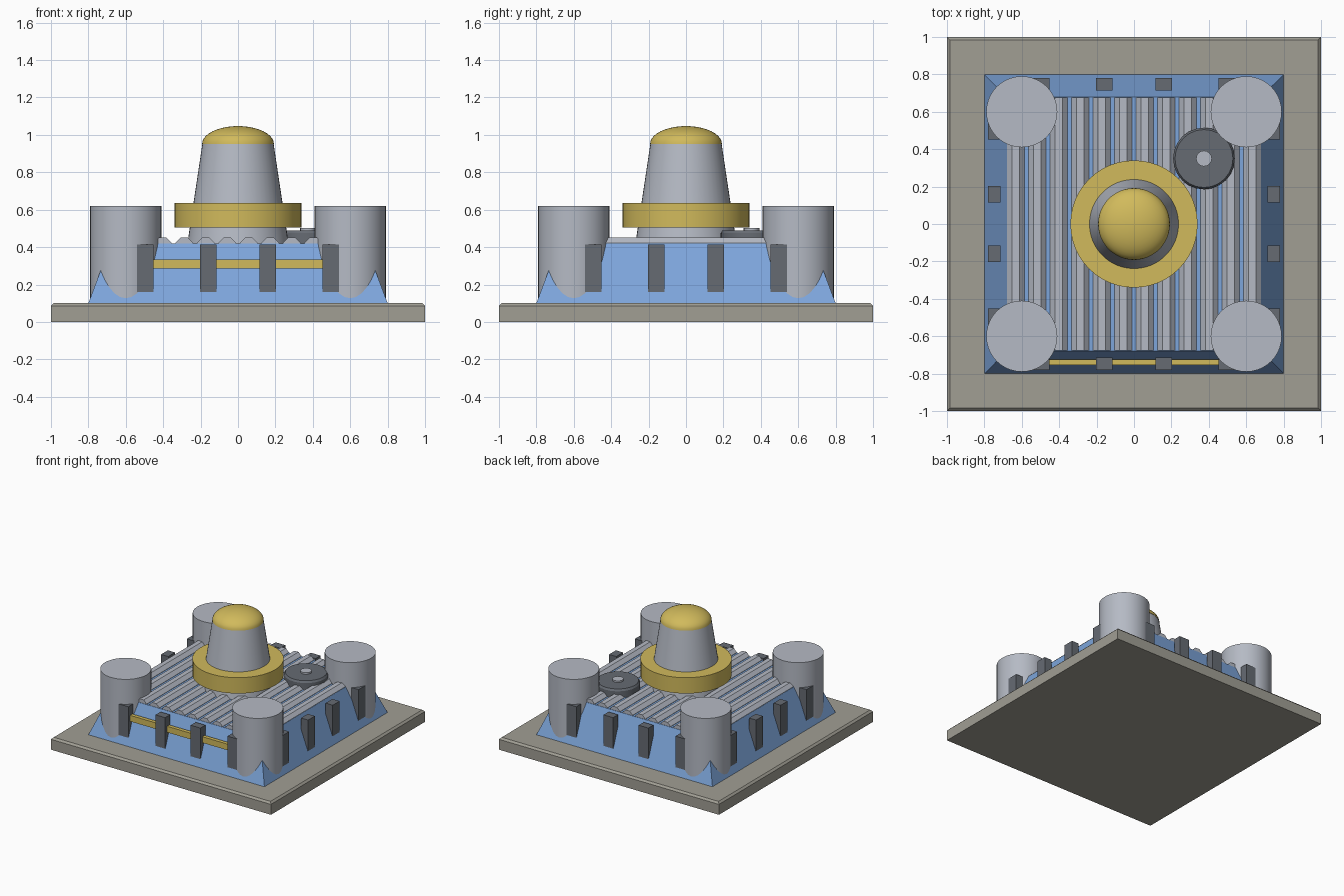
import bpy, bmesh, math

if "Cube" in bpy.data.objects:
    bpy.data.objects.remove(bpy.data.objects["Cube"])


def material(name, srgb):
    m = bpy.data.materials.new(name)
    m.diffuse_color = [((c + 0.055) / 1.055) ** 2.4 for c in srgb] + [1]
    m.use_nodes = True
    m.node_tree.nodes["Principled BSDF"].inputs["Base Color"].default_value = m.diffuse_color
    return m


STONE = material("warm_stone", (0.63, 0.62, 0.58))
BLUE = material("wall_blue", (0.49, 0.65, 0.86))
GREY = material("light_grey", (0.71, 0.73, 0.77))
GOLD = material("gold", (0.82, 0.73, 0.36))
DARK = material("dark_grey", (0.40, 0.42, 0.45))


def add_object(name, bm, mat, smooth=False):
    bmesh.ops.recalc_face_normals(bm, faces=bm.faces)
    me = bpy.data.meshes.new(name)
    bm.to_mesh(me)
    bm.free()
    me.materials.append(mat)
    ob = bpy.data.objects.new(name, me)
    bpy.context.collection.objects.link(ob)
    if smooth:
        bpy.ops.object.select_all(action='DESELECT')
        ob.select_set(True)
        bpy.context.view_layer.objects.active = ob
        bpy.ops.object.shade_smooth_by_angle(angle=math.radians(32))
    return ob


def square_stack(name, levels, mat):
    """Solid from square sections given as (half width, z)."""
    bm = bmesh.new()
    rings = [[bm.verts.new((sx * h, sy * h, z))
              for sx, sy in ((-1, -1), (1, -1), (1, 1), (-1, 1))] for h, z in levels]
    bm.faces.new(rings[0])
    bm.faces.new(rings[-1])
    for a, b in zip(rings, rings[1:]):
        for i in range(4):
            bm.faces.new((a[i], a[(i + 1) % 4], b[(i + 1) % 4], b[i]))
    return add_object(name, bm, mat)


def lathe(name, profile, mat, x=0, y=0, sides=40):
    """Round solid from a (radius, z) profile, capped at both ends."""
    bm = bmesh.new()
    rings = [[bm.verts.new((x + r * math.cos(2 * math.pi * i / sides),
                            y + r * math.sin(2 * math.pi * i / sides), z))
              for i in range(sides)] for r, z in profile]
    bm.faces.new(rings[0])
    bm.faces.new(rings[-1])
    for a, b in zip(rings, rings[1:]):
        for i in range(sides):
            j = (i + 1) % sides
            bm.faces.new((a[i], a[j], b[j], b[i]))
    return add_object(name, bm, mat, smooth=True)


def box(name, lo, hi, mat):
    bm = bmesh.new()
    bmesh.ops.create_cube(bm, size=1)
    for v in bm.verts:
        v.co = [lo[k] if v.co[k] < 0 else hi[k] for k in range(3)]
    return add_object(name, bm, mat)


# Ground slab and sloped building body
square_stack("base_slab", [(1, 0), (1, 0.085), (0.985, 0.1)], STONE)
square_stack("sloped_body", [(0.8, 0.1), (0.68, 0.42)], BLUE)

# Octagonal roof ribs running front to back
for n in range(12):
    cx = -0.6325 + 0.115 * n
    bm = bmesh.new()
    ring = [bm.verts.new((cx + 0.05 * math.cos(math.pi * (2 * i + 1) / 8), -0.677,
                          0.404 + 0.05 * math.sin(math.pi * (2 * i + 1) / 8)))
            for i in range(8)]
    face = bm.faces.new(ring)
    ext = bmesh.ops.extrude_face_region(bm, geom=[face], use_keep_orig=True)
    for v in ext["geom"]:
        if isinstance(v, bmesh.types.BMVert):
            v.co.y = 0.677
    add_object("roof_rib", bm, GREY)

# Corner towers
for sx in (-1, 1):
    for sy in (-1, 1):
        lathe("corner_tower", [(0.19, 0.1), (0.19, 0.62)], GREY, 0.6 * sx, 0.6 * sy)

# Wall buttresses on all four sides
for s in (-1, 1):
    for p in (-0.495, -0.16, 0.16, 0.495):
        a, b = sorted((s * 0.715, s * 0.78))
        box("wall_buttress", (p - 0.044, a, 0.16), (p + 0.044, b, 0.415), DARK)
        box("wall_buttress", (a, p - 0.044, 0.16), (b, p + 0.044, 0.415), DARK)

# Gold band across the front wall
box("front_band", (-0.5, -0.755, 0.285), (0.5, -0.725, 0.335), GOLD)

# Central tower: tapered core, gold collar and flattened dome
lathe("central_tower", [(0.272, 0.41), (0.19, 0.955)], GREY, sides=48)
lathe("tower_collar", [(0.34, 0.505), (0.34, 0.635)], GOLD, sides=48)
dome = [(0.192 * math.cos(t * math.pi / 20), 0.952 + 0.095 * math.sin(t * math.pi / 20))
        for t in range(10)] + [(0.004, 1.047)]
lathe("tower_dome", dome, GOLD, sides=48)

# Roof vent with a small hub
lathe("roof_vent", [(0.165, 0.40), (0.165, 0.475), (0.155, 0.49)], DARK, 0.374, 0.35, 24)
lathe("vent_hub", [(0.042, 0.48), (0.042, 0.503)], GREY, 0.374, 0.35, 16)
